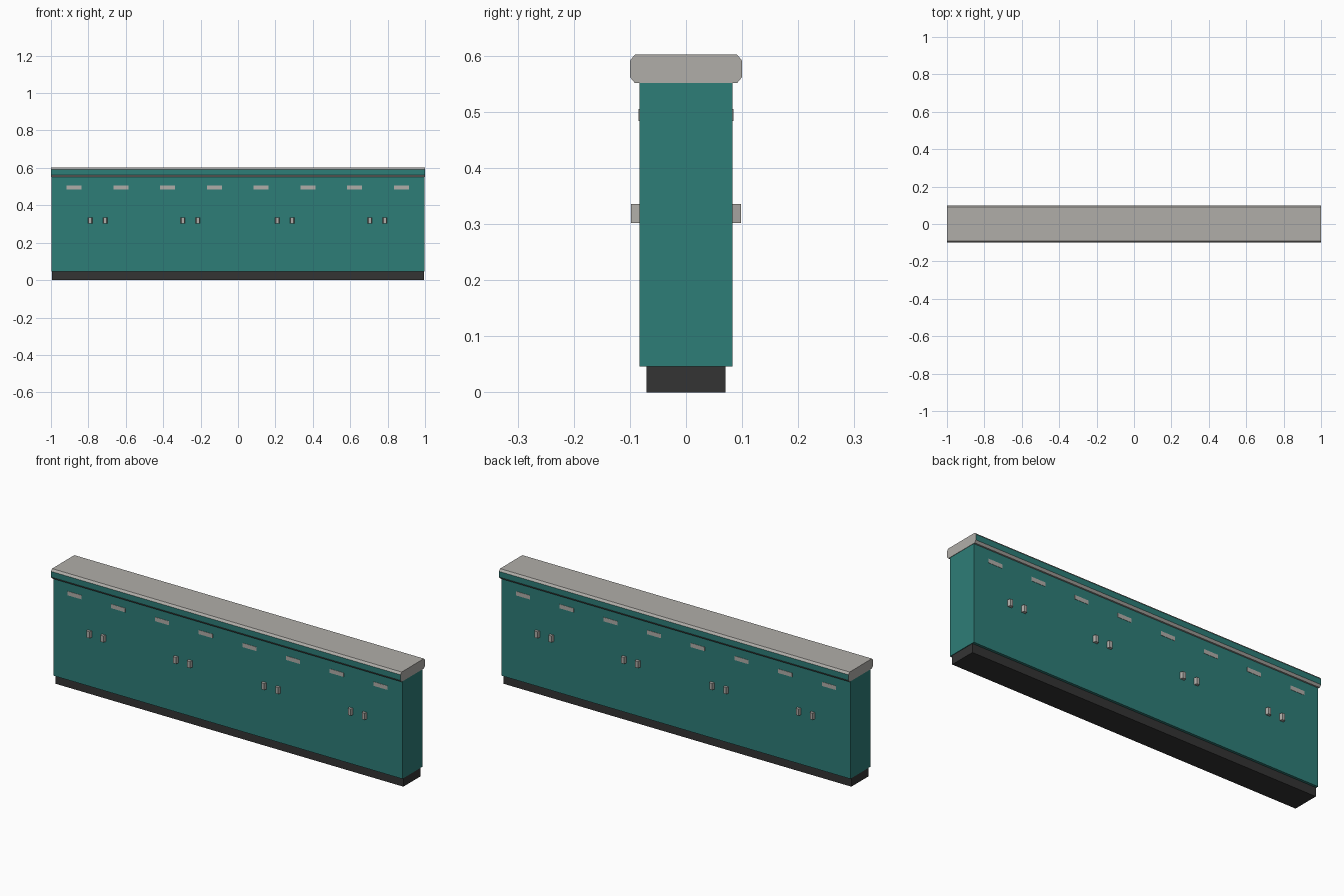
import bpy, bmesh
from mathutils import Matrix

if "Cube" in bpy.data.objects:
    bpy.data.objects.remove(bpy.data.objects["Cube"])


def material(name, rgb):
    m = bpy.data.materials.new(name)
    m.diffuse_color = (*rgb, 1)
    m.use_nodes = True
    m.node_tree.nodes["Principled BSDF"].inputs["Base Color"].default_value = m.diffuse_color
    return m


TEAL = material("teal paint", (0.027, 0.205, 0.186))
GREY = material("warm grey", (0.434, 0.42, 0.396))
DARK = material("charcoal", (0.034, 0.034, 0.034))


def finish(bm, name, *mats):
    bmesh.ops.recalc_face_normals(bm, faces=bm.faces)
    mesh = bpy.data.meshes.new(name)
    bm.to_mesh(mesh)
    bm.free()
    for m in mats:
        mesh.materials.append(m)
    obj = bpy.data.objects.new(name, mesh)
    bpy.context.collection.objects.link(obj)
    return obj


def box(name, lo, hi, mat):
    bm = bmesh.new()
    size = [b - a for a, b in zip(lo, hi)]
    mid = [(a + b) / 2 for a, b in zip(lo, hi)]
    bmesh.ops.create_cube(bm, size=1, matrix=Matrix.Translation(mid) @ Matrix.Diagonal((*size, 1)))
    return finish(bm, name, mat)


def knob(name, x, side):
    # small block pull, sides tapering towards its face
    bm = bmesh.new()
    bmesh.ops.create_cube(bm, size=1)
    for v in bm.verts:
        outer = v.co.y > 0
        v.co.x = x + v.co.x * (0.016 if outer else 0.024)
        v.co.y = side * (0.098 if outer else 0.082)
        v.co.z = 0.319 + v.co.z * 0.034
    return finish(bm, name, GREY)


# plinth and cabinet body
box("plinth", (-0.995, -0.07, 0), (0.995, 0.07, 0.046), DARK)
box("cabinet_body", (-0.998, -0.083, 0.046), (0.998, 0.083, 0.551), TEAL)

# worktop: chamfered profile swept along x, vertical edges painted teal
profile = [(-0.1, 0.562), (-0.091, 0.551), (0.091, 0.551), (0.1, 0.562),
           (0.1, 0.591), (0.091, 0.602), (-0.091, 0.602), (-0.1, 0.591)]
bm = bmesh.new()
end = bm.faces.new([bm.verts.new((-1, y, z)) for y, z in profile])
ext = bmesh.ops.extrude_face_region(bm, geom=[end], use_keep_orig=True)
bmesh.ops.translate(bm, vec=(2, 0, 0), verts=[g for g in ext["geom"] if isinstance(g, bmesh.types.BMVert)])
bm.normal_update()
for f in bm.faces:
    f.material_index = int(abs(f.normal.y) > 0.95)
finish(bm, "worktop", GREY, TEAL)

# drawer pulls and door knobs on both long sides
for side, label in ((-1, "front"), (1, "back")):
    for i in range(8):
        x = -0.876 + 0.25 * i
        y0, y1 = sorted((side * 0.082, side * 0.0845))
        box(f"{label}_drawer_pull_{i + 1}", (x - 0.04, y0, 0.484), (x + 0.04, y1, 0.505), GREY)
    for i, centre in enumerate((-0.75, -0.255, 0.25, 0.745)):
        for dx, hand in ((-0.04, "left"), (0.04, "right")):
            knob(f"{label}_{hand}_door_knob_{i + 1}", -side * (centre + dx), side)
